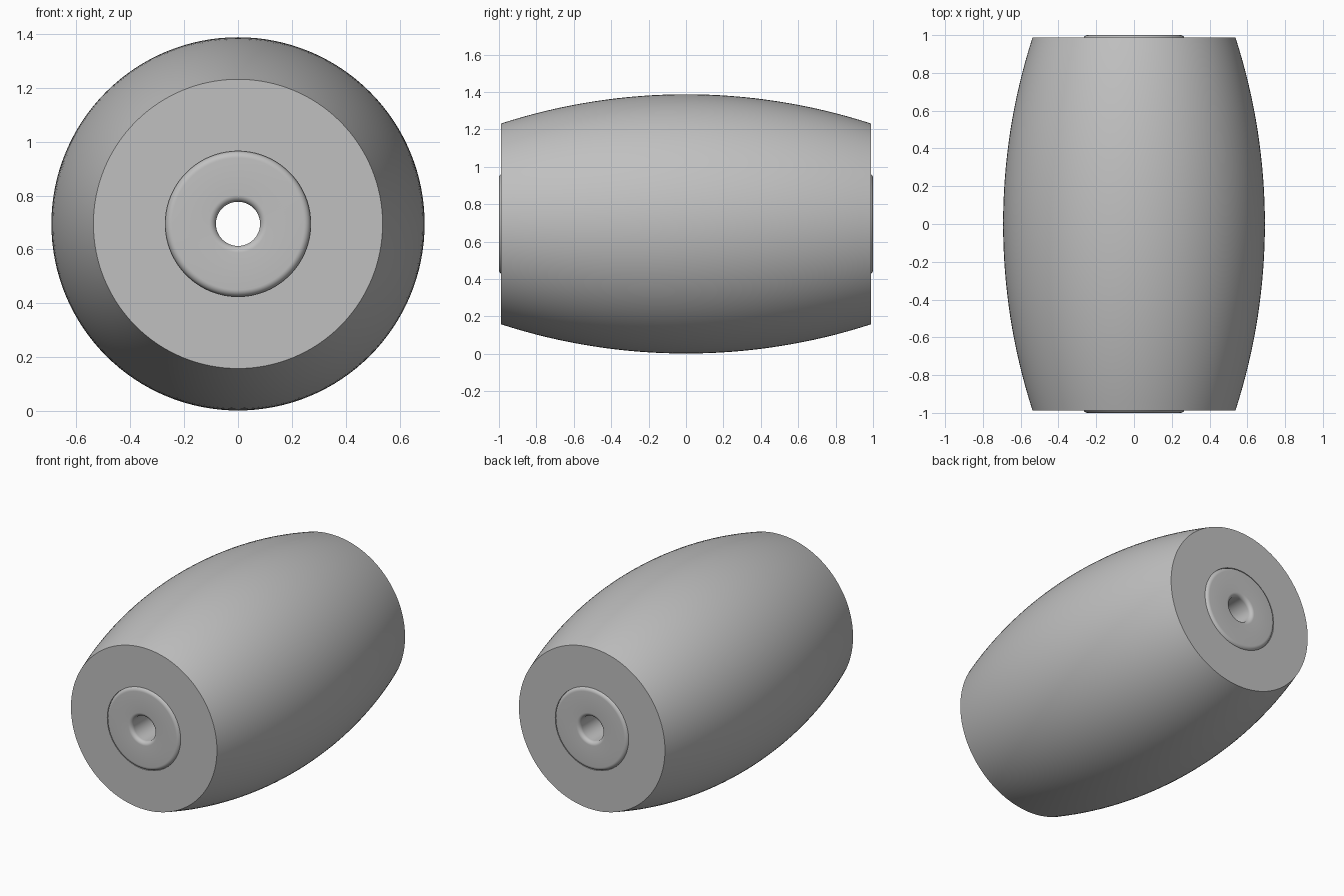
import bpy
import bmesh
import math

AXIS_Z = 0.695      # height of the roller axis
HALF = 0.988        # half length of the barrel body
R_MID, R_END = 0.693, 0.537
R_SLEEVE, R_HOLE, FILLET = 0.27, 0.082, 0.025
SEGMENTS = 128

cube = bpy.data.objects.get("Cube")
if cube:
    bpy.data.objects.remove(cube, do_unlink=True)

grey = bpy.data.materials.new("plain grey")
grey.use_nodes = True
colour = (0.53, 0.53, 0.53, 1)
grey.diffuse_color = colour
grey.node_tree.nodes["Principled BSDF"].inputs["Base Color"].default_value = colour


def lathe(name, profile):
    """Spin a closed (radius, y) profile round the y axis."""
    bm = bmesh.new()
    rings = []
    for i in range(SEGMENTS):
        a = 2 * math.pi * i / SEGMENTS
        rings.append([bm.verts.new((r * math.cos(a), y, r * math.sin(a))) for r, y in profile])
    n = len(profile)
    for i in range(SEGMENTS):
        p, q = rings[i], rings[(i + 1) % SEGMENTS]
        for j in range(n):
            k = (j + 1) % n
            bm.faces.new((p[j], p[k], q[k], q[j]))
    bmesh.ops.recalc_face_normals(bm, faces=bm.faces)
    mesh = bpy.data.meshes.new(name)
    bm.to_mesh(mesh)
    bm.free()
    mesh.materials.append(grey)
    obj = bpy.data.objects.new(name, mesh)
    obj.location.z = AXIS_Z
    bpy.context.collection.objects.link(obj)
    bpy.ops.object.select_all(action="DESELECT")
    obj.select_set(True)
    bpy.context.view_layer.objects.active = obj
    bpy.ops.object.shade_smooth_by_angle(angle=math.radians(30))
    return obj


def corner(r, y, start):
    """Quarter-circle fillet points centred on (r, y)."""
    steps = 8
    angles = [start + math.pi / 2 * i / steps for i in range(steps + 1)]
    return [(r + FILLET * math.cos(a), y + FILLET * math.sin(a)) for a in angles]


# Crowned body: circular arc outside, straight bore inside
sag = R_MID - R_END
arc_r = (HALF ** 2 + sag ** 2) / (2 * sag)
arc = []
for i in range(33):
    y = HALF * (i / 16 - 1)
    arc.append((R_MID - arc_r + math.sqrt(arc_r ** 2 - y ** 2), y))
lathe("roller_body", arc + [(R_SLEEVE, HALF), (R_SLEEVE, -HALF)])

# Inner sleeve with rounded rims and an open axle hole
outer, inner, end = R_SLEEVE - FILLET, R_HOLE + FILLET, 1 - FILLET
lathe("inner_sleeve",
      corner(outer, end, 0) + corner(inner, end, math.pi / 2)
      + corner(inner, -end, math.pi) + corner(outer, -end, 1.5 * math.pi))
